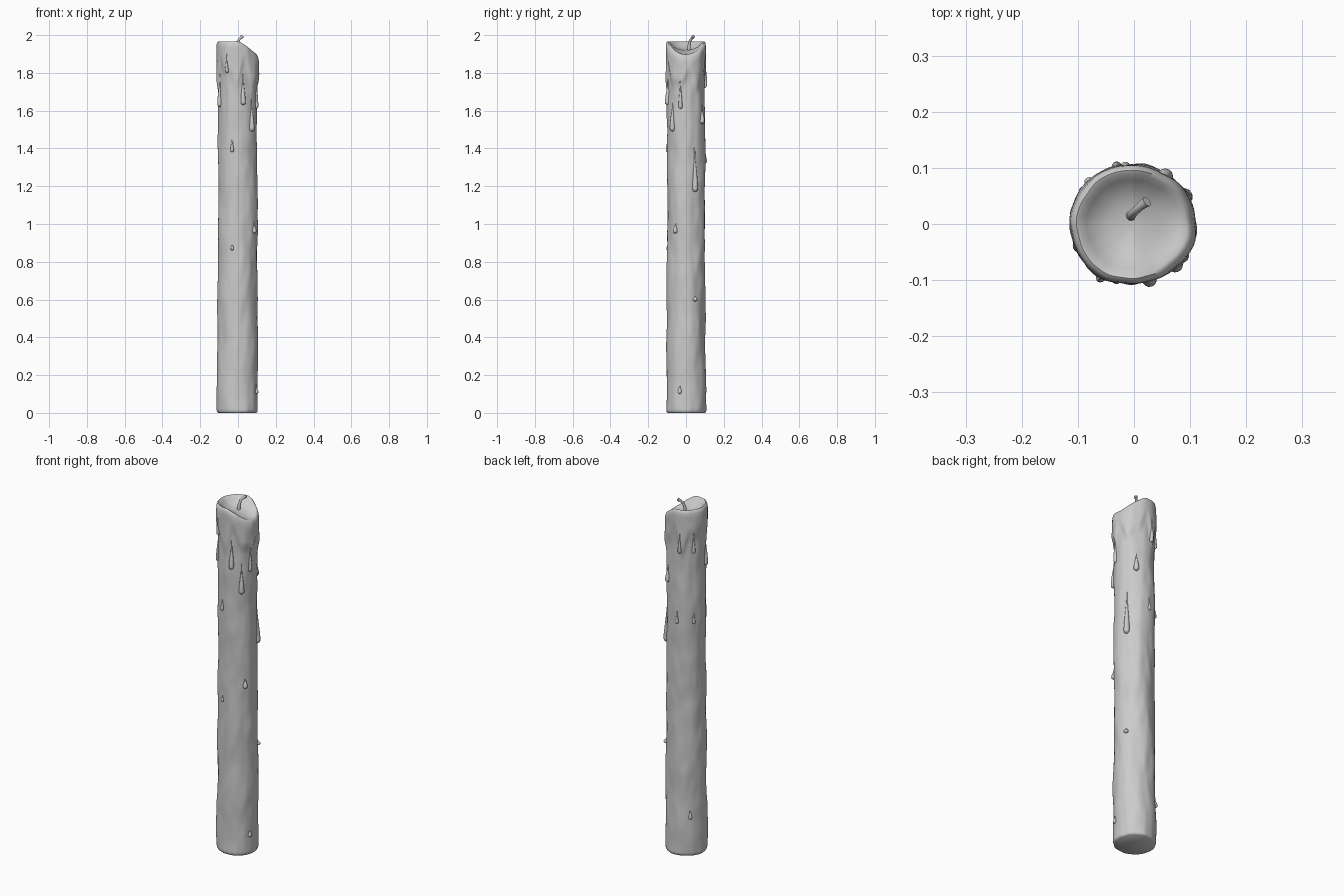
import bpy, bmesh, math
from mathutils import Vector, noise

cube = bpy.data.objects.get("Cube")
if cube:
    bpy.data.objects.remove(cube)

wax = bpy.data.materials.new("plain grey wax")
wax.use_nodes = True
GREY = (0.6, 0.6, 0.6, 1)
wax.diffuse_color = GREY
wax.node_tree.nodes["Principled BSDF"].inputs["Base Color"].default_value = GREY

SEGS = 96
RIM = 1.965


def smooth(a, b, v):
    t = min(1, max(0, (v - a) / (b - a)))
    return t * t * (3 - 2 * t)


def finish(obj):
    obj.data.materials.clear()
    obj.data.materials.append(wax)
    bpy.ops.object.select_all(action="DESELECT")
    obj.select_set(True)
    bpy.context.view_layer.objects.active = obj
    bpy.ops.object.shade_smooth_by_angle(angle=math.radians(50))


def loft(name, rings):
    """Skin closed rings of points from bottom to top and cap both ends."""
    bm = bmesh.new()
    loops = [[bm.verts.new(p) for p in ring] for ring in rings]
    n = len(loops[0])
    for low, high in zip(loops, loops[1:]):
        for i in range(n):
            j = (i + 1) % n
            bm.faces.new((low[i], low[j], high[j], high[i]))
    bm.faces.new(loops[0][::-1])
    bm.faces.new(loops[-1])
    mesh = bpy.data.meshes.new(name)
    bm.to_mesh(mesh)
    bm.free()
    obj = bpy.data.objects.new(name, mesh)
    bpy.context.collection.objects.link(obj)
    finish(obj)


def surface(a, z, rho=1):
    """Point on the lumpy candle wall; rho under 1 moves inward."""
    c, s = math.cos(a), math.sin(a)
    r = 0.104 + 0.005 * (1 - smooth(0, 0.9, z))
    r += 0.006 * noise.noise(Vector((c * 1.3, s * 1.3, z * 4)))
    r += 0.003 * noise.noise(Vector((c * 3, s * 3, z * 9 + 5)))
    # melted collar with a ragged lower edge
    edge = 1.79 + 0.05 * math.sin(5 * a + 1) + 0.03 * math.sin(9 * a)
    r += 0.009 * smooth(edge - 0.04, edge + 0.06, z)
    # rim sinks toward the low side
    sink = 0.085 * max(0, c) ** 1.4 * smooth(1.65, RIM, z) * rho ** 1.5
    return Vector((r * rho * c - 0.002, r * rho * s * 0.96, z - sink))


# candle body: rounded foot, wall, rounded rim, melted bowl
profile = [(0.93, 0), (0.98, 0.005), (1, 0.016)]
profile += [(1, 0.016 + (1.935 - 0.016) * i / 210) for i in range(1, 211)]
profile += [(0.985, 1.952), (0.95, 1.963), (0.9, 1.967), (0.84, 1.964),
            (0.74, 1.952), (0.6, 1.938), (0.42, 1.928), (0.22, 1.922), (0.05, 1.92)]
angles = [math.tau * i / SEGS for i in range(SEGS)]
loft("candle_body", [[surface(a, z, rho) for a in angles] for rho, z in profile])


# wax drips: angle in degrees, tip height, length, bulb radius
DRIPS = [
    (-74, 1.63, 0.17, 0.013), (-45, 1.49, 0.17, 0.014), (203, 1.62, 0.18, 0.013),
    (-106, 1.38, 0.08, 0.009), (29, 1.17, 0.24, 0.015), (-17, 1.61, 0.18, 0.010),
    (57, 1.53, 0.10, 0.014), (-34, 0.95, 0.06, 0.012), (28, 0.59, 0.03, 0.012),
    (-19, 0.10, 0.05, 0.010), (-106, 0.86, 0.04, 0.008), (146, 1.32, 0.07, 0.008),
    (97, 1.32, 0.07, 0.008), (135, 0.21, 0.06, 0.009), (-120, 1.80, 0.10, 0.009),
    (105, 1.72, 0.13, 0.010), (145, 1.72, 0.13, 0.009),
]
for deg, tip, length, bulb in DRIPS:
    a = math.radians(deg)
    out = Vector((math.cos(a), math.sin(a), 0))
    side = Vector((-out.y, out.x, 0))
    rings = []
    for i in range(17):
        t = (i / 16) ** 1.6
        h = t * length
        if h < bulb:
            r = bulb * math.sqrt(max(0.02, 1 - (1 - h / bulb) ** 2))
        else:
            r = bulb * (0.2 + 0.8 * (1 - smooth(bulb, length, h)) ** 1.3)
        centre = surface(a, tip + h) + out * (r * 0.3 - bulb * 0.15)
        rings.append([centre + r * (side * math.sin(u) + out * math.cos(u))
                      for u in [-math.tau * k / 14 for k in range(14)]])
    loft("wax_drip", rings)

# bent wick with a flared tip
curve = bpy.data.curves.new("wick", "CURVE")
curve.dimensions = "3D"
curve.bevel_depth = 0.008
curve.bevel_resolution = 3
curve.use_fill_caps = True
path = [(-0.006, 0.014, 1.905, 1.2), (-0.004, 0.016, 1.945, 1), (0.001, 0.022, 1.970, 0.9),
        (0.010, 0.030, 1.982, 0.85), (0.019, 0.037, 1.990, 1.05), (0.023, 0.040, 1.993, 1.2)]
spline = curve.splines.new("POLY")
spline.points.add(len(path) - 1)
for point, (x, y, z, r) in zip(spline.points, path):
    point.co = (x, y, z, 1)
    point.radius = r
wick = bpy.data.objects.new("wick", curve)
bpy.context.collection.objects.link(wick)
bpy.ops.object.select_all(action="DESELECT")
wick.select_set(True)
bpy.context.view_layer.objects.active = wick
bpy.ops.object.convert(target="MESH")
finish(bpy.context.view_layer.objects.active)
